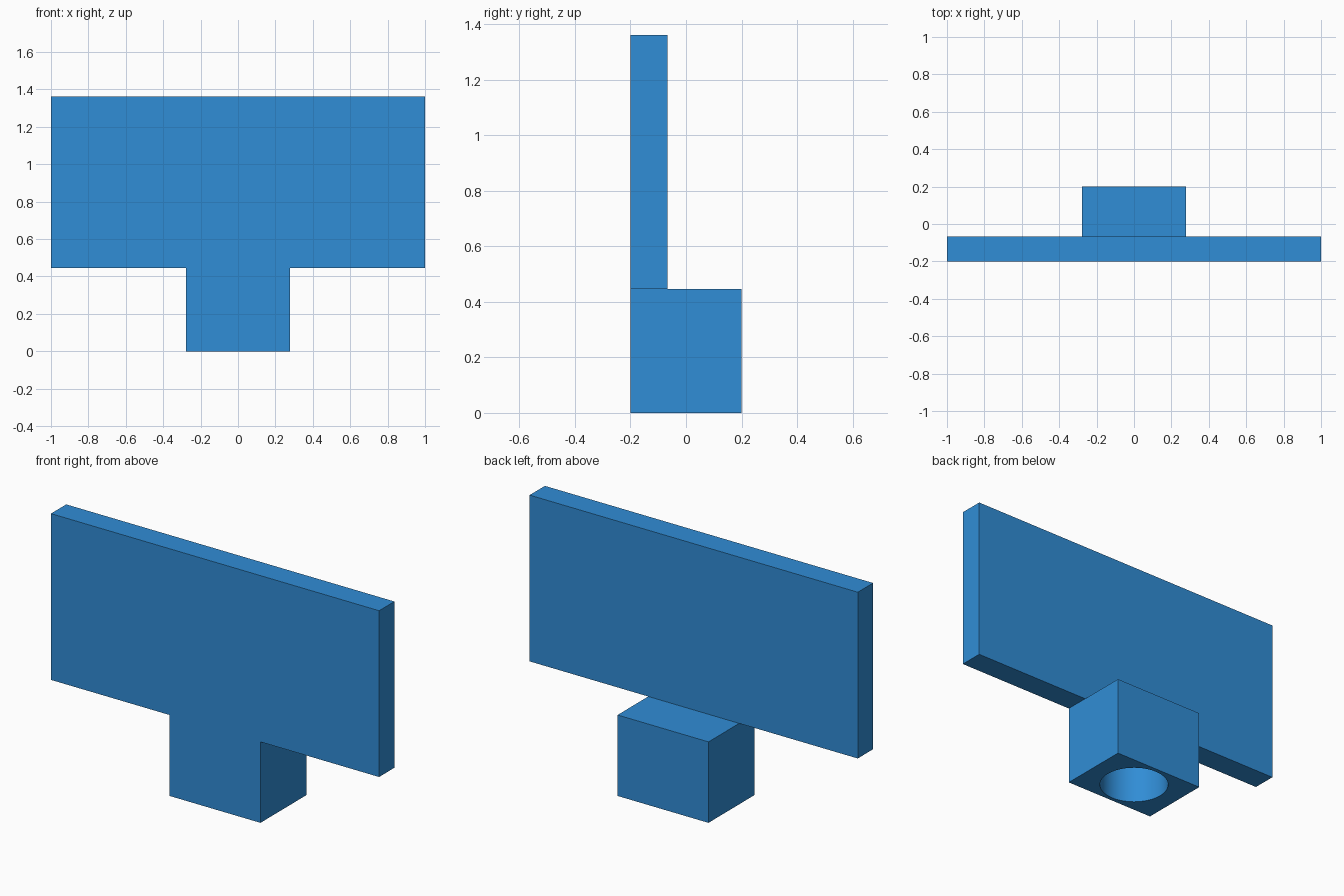
import bpy

cube = bpy.data.objects.get("Cube")
if cube:
    bpy.data.objects.remove(cube, do_unlink=True)

blue = bpy.data.materials.new("blue")
blue.use_nodes = True
colour = (0.03, 0.266, 0.672, 1)
blue.diffuse_color = colour
blue.node_tree.nodes["Principled BSDF"].inputs["Base Color"].default_value = colour


def box(name, low, high):
    """Box between two opposite corners."""
    bpy.ops.mesh.primitive_cube_add(size=1, location=[(a + b) / 2 for a, b in zip(low, high)])
    ob = bpy.context.object
    ob.name = name
    ob.scale = [b - a for a, b in zip(low, high)]
    bpy.ops.object.transform_apply(location=True, rotation=False, scale=True)
    ob.data.materials.append(blue)
    return ob


def combine(target, tool, operation):
    """Boolean the tool into the target and remove the tool."""
    mod = target.modifiers.new(operation.title(), "BOOLEAN")
    mod.operation = operation
    mod.solver = "EXACT"
    mod.object = tool
    bpy.context.view_layer.objects.active = target
    bpy.ops.object.modifier_apply(modifier=mod.name)
    bpy.data.objects.remove(tool, do_unlink=True)


FRONT, BACK, JOINT = -0.2, 0.2, 0.446

# Upright board, flush with the front of the mounting block
sign = box("sign_board", (-1, FRONT, JOINT), (1, -0.067, 1.362))
block = box("mounting_block", (-0.277, FRONT, 0), (0.277, BACK, JOINT))
combine(sign, block, "UNION")

# Blind round socket in the underside of the block
DEPTH = 0.356
bpy.ops.mesh.primitive_cylinder_add(vertices=64, radius=0.178, depth=2 * DEPTH, location=(0, 0, 0))
bore = bpy.context.object
bore.name = "socket_cutter"
bore.hide_render = True
bore.data.materials.append(blue)
combine(sign, bore, "DIFFERENCE")

# Smooth socket wall, crisp box edges
bpy.ops.object.select_all(action="DESELECT")
sign.select_set(True)
bpy.context.view_layer.objects.active = sign
bpy.ops.object.shade_smooth_by_angle()
